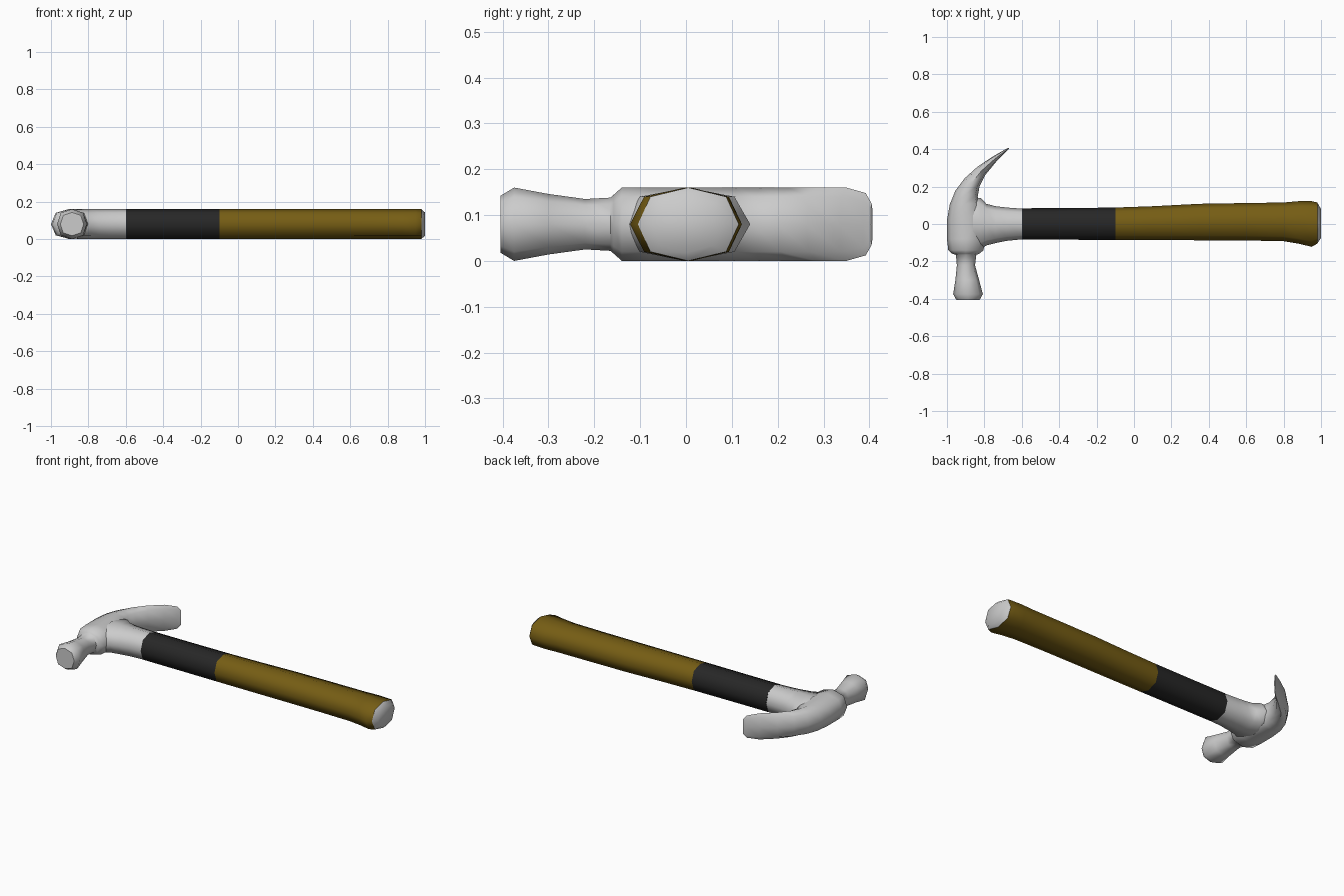
import bpy, bmesh, math
from mathutils import Vector

if "Cube" in bpy.data.objects:
    bpy.data.objects.remove(bpy.data.objects["Cube"])

MID = 0.08                      # mid height of the whole hammer
UNIT = [(1, 0), (.75, .75), (0, 1), (-.75, .75),
        (-1, 0), (-.75, -.75), (0, -1), (.75, -.75)]


def ring(a, b, hz):
    """Eight-sided section between two plan points, with half height hz."""
    a, b = Vector((*a, MID)), Vector((*b, MID))
    c, h = (a + b) / 2, (a - b) / 2
    return [c + h * u + Vector((0, 0, hz * v)) for u, v in UNIT]


def loft(name, rings, cap_start=False, cap_end=False, color=None):
    bm = bmesh.new()
    rows = [[bm.verts.new(p) for p in r] for r in rings]
    for r, s in zip(rows, rows[1:]):
        for i in range(8):
            j = (i + 1) % 8
            bm.faces.new((r[i], r[j], s[j], s[i]))
    if cap_start:
        bm.faces.new(rows[0])
    if cap_end:
        bm.faces.new(rows[-1])
    bmesh.ops.recalc_face_normals(bm, faces=bm.faces)
    mesh = bpy.data.meshes.new(name)
    bm.to_mesh(mesh)
    bm.free()
    obj = bpy.data.objects.new(name, mesh)
    bpy.context.collection.objects.link(obj)
    if color:
        mat = bpy.data.materials.new(name + "_paint")
        mat.diffuse_color = (*color, 1)
        mat.use_nodes = True
        mat.node_tree.nodes["Principled BSDF"].inputs["Base Color"].default_value = mat.diffuse_color
        mesh.materials.append(mat)
    bpy.ops.object.select_all(action='DESELECT')
    obj.select_set(True)
    bpy.context.view_layer.objects.active = obj
    bpy.ops.object.shade_smooth_by_angle(angle=math.radians(55))
    return obj


def along_x(sections):
    """Handle sections: x, low y, high y, half height."""
    return [ring((x, hi), (x, lo), hz) for x, lo, hi, hz in sections]


# Head: striking face, neck, body and curved claw in one loft
head = [
    ((-.950, -.405), (-.825, -.405), .062),
    ((-.967, -.375), (-.808, -.375), .080),
    ((-.955, -.300), (-.828, -.300), .066),
    ((-.947, -.220), (-.850, -.220), .055),
    ((-.952, -.165), (-.843, -.165), .058),
    ((-.975, -.158), (-.825, -.158), .064),
    ((-.993, -.140), (-.805, -.140), .080),
    ((-1.00, -.080), (-.795, -.080), .080),
    ((-1.00, .020), (-.795, .050), .080),
    ((-.985, .105), (-.825, .110), .080),
    ((-.955, .178), (-.836, .145), .080),
    ((-.905, .245), (-.826, .200), .080),
    ((-.835, .308), (-.795, .262), .080),
    ((-.750, .364), (-.735, .335), .080),
    ((-.690, .398), (-.684, .386), .068),
    ((-.671, .407), (-.668, .403), .045),
]
loft("hammer_head", [ring(*s) for s in head], True, True)

# Flared collar joining head and handle
loft("head_collar", along_x([
    (-.86, -.135, .14, .078), (-.82, -.135, .14, .08), (-.79, -.115, .108, .08),
    (-.74, -.102, .095, .08), (-.68, -.090, .088, .08), (-.60, -.082, .082, .08)]))

# Dark band
loft("handle_band", along_x([
    (-.60, -.084, .084, .08), (-.35, -.084, .085, .08), (-.10, -.085, .088, .08)]),
    color=(.02, .02, .02))

# Brown grip
loft("handle_grip", along_x([
    (-.10, -.085, .088, .08), (.10, -.086, .095, .08), (.35, -.087, .108, .08),
    (.60, -.088, .112, .08), (.80, -.092, .115, .08), (.88, -.105, .122, .08),
    (.95, -.122, .122, .08), (.98, -.105, .115, .08)]),
    color=(.18, .11, .007))

# Rounded butt cap
loft("butt_cap", along_x([(.98, -.105, .115, .08), (1.0, -.075, .08, .062)]),
     cap_end=True)
